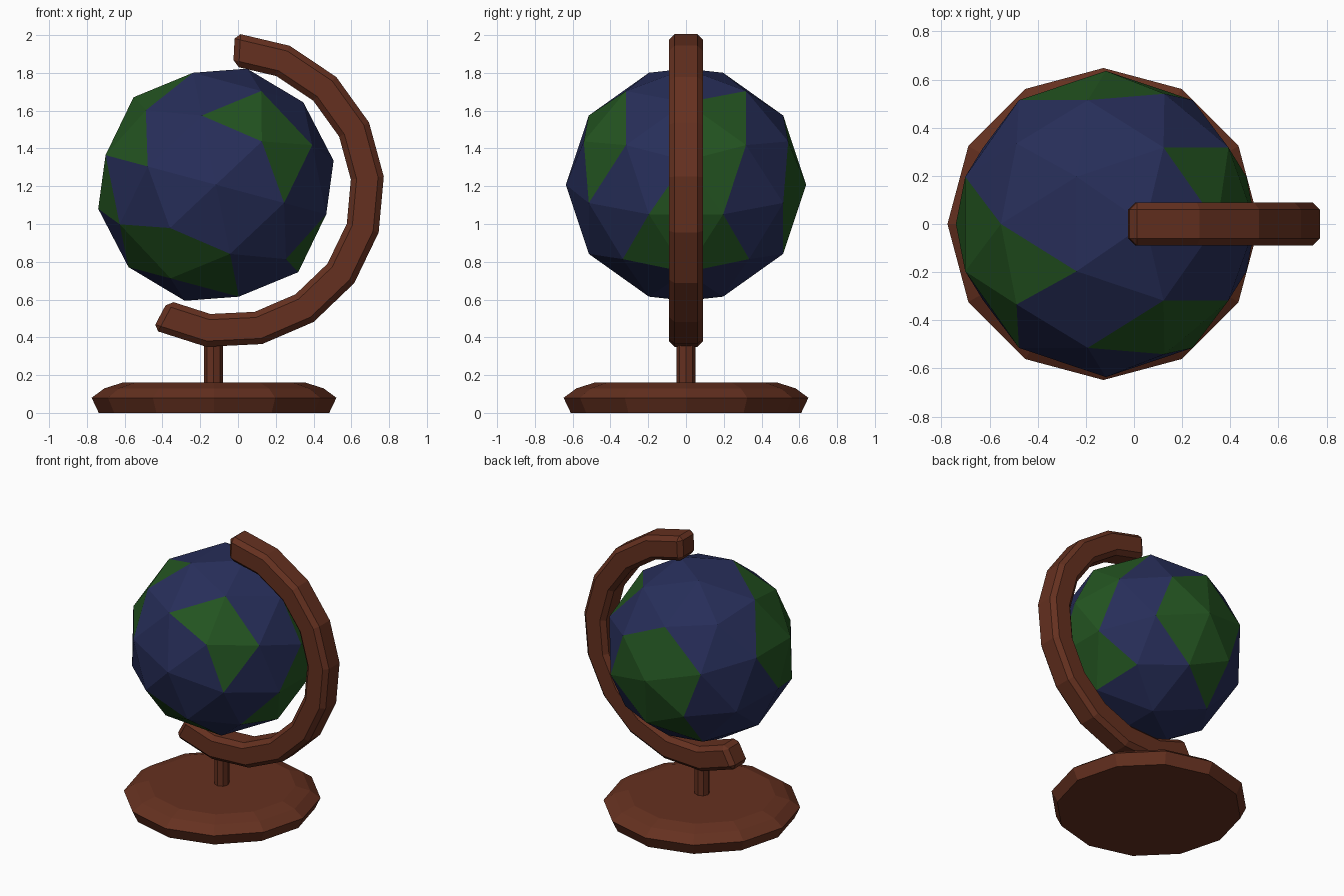
import bpy, bmesh
from math import cos, sin, radians, sqrt
from mathutils import Vector

if "Cube" in bpy.data.objects:
    bpy.data.objects.remove(bpy.data.objects["Cube"])


def material(name, rgb):
    m = bpy.data.materials.new(name)
    m.diffuse_color = (*rgb, 1)
    m.use_nodes = True
    m.node_tree.nodes["Principled BSDF"].inputs["Base Color"].default_value = m.diffuse_color
    return m


wood = material("wood", (0.13, 0.03, 0.014))
sea = material("sea", (0.02, 0.027, 0.10))
land = material("land", (0.017, 0.09, 0.015))


def make_object(name, bm, *mats):
    bmesh.ops.recalc_face_normals(bm, faces=bm.faces)
    mesh = bpy.data.meshes.new(name)
    bm.to_mesh(mesh)
    bm.free()
    for m in mats:
        mesh.materials.append(m)
    obj = bpy.data.objects.new(name, mesh)
    bpy.context.collection.objects.link(obj)
    return obj


def loft(name, rings):
    """Skin a list of closed point rings and cap both ends."""
    bm = bmesh.new()
    loops = [[bm.verts.new(p) for p in ring] for ring in rings]
    n = len(loops[0])
    for a, b in zip(loops, loops[1:]):
        for i in range(n):
            j = (i + 1) % n
            bm.faces.new((a[i], a[j], b[j], b[i]))
    bm.faces.new(loops[0])
    bm.faces.new(loops[-1])
    return make_object(name, bm, wood)


def lathe(name, cx, profile, sides):
    step = radians(360 / sides)
    return loft(name, [[(cx + r * cos(i * step), r * sin(i * step), z)
                        for i in range(sides)] for r, z in profile])


# Base disc and stem
lathe("base", -0.127, [(0.61, 0), (0.648, 0.08), (0.58, 0.13), (0.485, 0.16)], 12)
lathe("stem", -0.13, [(0.05, 0.14), (0.05, 0.40)], 8)

# Curved arm: rectangular bar swept along an arc, edges chamfered
rings = []
for i in range(11):
    t = radians(87 - 20.5 * i)
    rings.append([(-0.06 + r * cos(t), y, 1.178 + r * sin(t))
                  for r, y in ((0.66, -0.09), (0.835, -0.09), (0.835, 0.09), (0.66, 0.09))])
arm = loft("arm", rings)
bevel = arm.modifiers.new("chamfer", 'BEVEL')
bevel.width = 0.03
bevel.segments = 1
bevel.limit_method = 'ANGLE'
bevel.angle_limit = radians(40)

# Globe: icosphere; land facets are named by the icosahedron corners
# T/B = poles, a-e = upper ring, f-j = lower ring
corner = {"T": Vector((0, 0, 1)), "B": Vector((0, 0, -1))}
for k in range(5):
    for letter, turn, z in (("abcde"[k], 72 * k, 1), ("fghij"[k], 72 * k + 36, -1)):
        t = radians(turn)
        corner[letter] = Vector((2 * cos(t), 2 * sin(t), z)) / sqrt(5)

# Quarter facets at the first-named corner, and middle quarter facets
land_corners = "dTc dch dhi hcd hdi ihB ijB eTd eTa eaj aTb abf afj faj jaf bgc gbc bgf gbf gfB"
land_middles = "dch ijB hiB Tab afj bgc bgf"

bm = bmesh.new()
bmesh.ops.create_icosphere(bm, subdivisions=2, radius=0.636)
bm.normal_update()
for names, weight in ((land_corners, 4), (land_middles, 1)):
    for p, q, r in names.split():
        d = corner[p] * weight + corner[q] + corner[r]
        max(bm.faces, key=lambda f: f.normal.dot(d)).material_index = 1
globe = make_object("globe", bm, sea, land)
globe.location = (-0.117, 0, 1.208)
globe.rotation_euler = (0, radians(15), 0)
